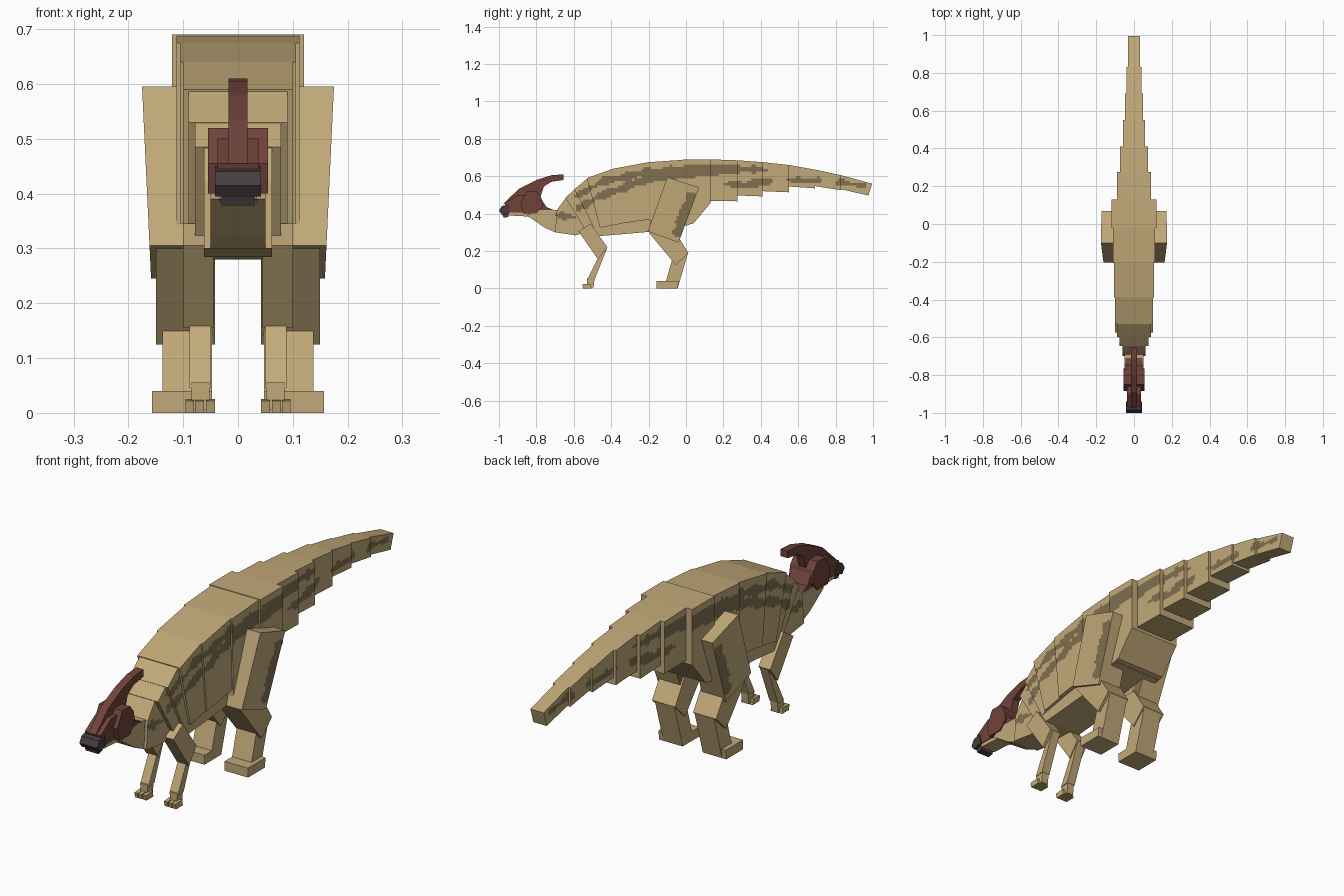
import bpy, bmesh, math
from mathutils import Vector

if "Cube" in bpy.data.objects:
    bpy.data.objects.remove(bpy.data.objects["Cube"], do_unlink=True)


def make_material(name, colour):
    mat = bpy.data.materials.new(name)
    mat.use_nodes = True
    mat.diffuse_color = (*colour, 1)
    bsdf = next(n for n in mat.node_tree.nodes if n.type == 'BSDF_PRINCIPLED')
    bsdf.inputs["Base Color"].default_value = (*colour, 1)
    return mat


TAN = make_material("tan_hide", (0.54, 0.40, 0.19))
BROWN = make_material("brown_marking", (0.22, 0.16, 0.08))
RED = make_material("dark_red_skin", (0.16, 0.055, 0.042))
BEAK = make_material("dark_beak", (0.062, 0.045, 0.05))

# Markings: paths of (y, z, radius) painted on the flanks
MARKINGS = [
    [(-.20, .60, .03), (0, .625, .035), (.20, .635, .03), (.44, .635, .008)],
    [(-.60, .49, .01), (-.42, .58, .02), (-.20, .62, .02)],
    [(-.58, .43, .015), (-.42, .51, .02), (-.20, .585, .02)],
    [(-.72, .40, .012), (-.60, .385, .015)],
    [(.20, .555, .01), (.32, .55, .02), (.44, .57, .02)],
    [(.55, .58, .01), (.70, .575, .015)],
    [(.82, .565, .015), (.95, .545, .01)],
]
THIGH_MARKINGS = [[(.03, .48, .03), (-.01, .40, .035), (-.03, .30, .035)]]


def is_marked(y, z, paths):
    p = Vector((y, z))
    wave = .006 * math.sin(55 * y) + .004 * math.sin(90 * z)
    for path in paths:
        for a, b in zip(path, path[1:]):
            start, end = Vector(a[:2]), Vector(b[:2])
            d = end - start
            t = max(0, min(1, (p - start).dot(d) / d.length_squared))
            if (p - start - d * t).length < a[2] + (b[2] - a[2]) * t + wave:
                return True
    return False


def slab(name, profile, x0, x1, mat=TAN, lean=0, markings=None):
    """Extrude a side profile of (y, z) points from x0 to x1; lean shifts x by height."""
    bm = bmesh.new()
    top = max(z for y, z in profile)
    sides = [[bm.verts.new((x + lean * (z - top), y, z)) for y, z in profile]
             for x in (x0, x1)]
    for ring in sides:
        bm.faces.new(ring)
    n = len(profile)
    for i in range(n):
        j = (i + 1) % n
        bm.faces.new((sides[0][i], sides[0][j], sides[1][j], sides[1][i]))
    bmesh.ops.recalc_face_normals(bm, faces=bm.faces)
    if markings:
        # Cut the flanks finely so the markings can follow their rule
        step = .0125
        for axis in (1, 2):
            low = min(p[axis - 1] for p in profile)
            high = max(p[axis - 1] for p in profile)
            normal = Vector((0, axis == 1, axis == 2))
            for k in range(math.ceil(low / step), math.ceil(high / step)):
                bmesh.ops.bisect_plane(bm, geom=bm.verts[:] + bm.edges[:] + bm.faces[:],
                                       plane_co=normal * k * step, plane_no=normal)
        for face in bm.faces:
            c = face.calc_center_median()
            if abs(face.normal.x) > .9 and is_marked(c.y, c.z, markings):
                face.material_index = 1
    mesh = bpy.data.meshes.new(name)
    bm.to_mesh(mesh)
    bm.free()
    mesh.materials.append(mat)
    if markings:
        mesh.materials.append(BROWN)
    obj = bpy.data.objects.new(name, mesh)
    bpy.context.collection.objects.link(obj)
    return obj


def centred(name, half_width, profile, mat=TAN, markings=None):
    return slab(name, profile, -half_width, half_width, mat, 0, markings)


# Torso
centred("hips", .12, [(-.02, .69), (.13, .69), (.13, .455), (.04, .347), (-.02, .335)],
        markings=MARKINGS)
centred("rear_torso", .112, [(-.20, .675), (.02, .69), (.02, .34), (-.19, .305)],
        markings=MARKINGS)
centred("middle_torso", .106, [(-.39, .64), (-.20, .675), (-.19, .37), (-.36, .345)],
        markings=MARKINGS)
centred("front_torso", .10, [(-.53, .59), (-.39, .64), (-.35, .345), (-.46, .325)],
        markings=MARKINGS)
centred("belly", .088, [(-.47, .34), (-.19, .375), (-.19, .303), (-.46, .28), (-.56, .285)])

# Neck
centred("chest", .09, [(-.597, .53), (-.525, .59), (-.43, .33), (-.49, .32)],
        markings=MARKINGS)
centred("neck_base", .078, [(-.645, .485), (-.595, .53), (-.45, .32), (-.53, .30)],
        markings=MARKINGS)
centred("neck_middle", .062, [(-.69, .42), (-.64, .488), (-.48, .32), (-.59, .284), (-.70, .30)],
        markings=MARKINGS)
centred("throat", .05, [(-.85, .39), (-.80, .42), (-.69, .42), (-.60, .32), (-.70, .30),
                        (-.757, .326)], markings=MARKINGS)

# Tail
tail_top = [(.13, .69), (.275, .685), (.41, .675), (.55, .66), (.69, .635), (.83, .605), (.995, .56)]
tail_bottom = [(.468, .466), (.497, .492), (.52, .514), (.545, .535), (.547, .525), (.53, .497)]
tail_width = [.091, .073, .057, .047, .04, .031]
for i, (a, b) in enumerate(zip(tail_top, tail_top[1:])):
    end = b[0] - (.02 if i == 5 else 0)
    centred(f"tail_{i + 1}", tail_width[i],
            [a, b, (end, tail_bottom[i][1]), (a[0], tail_bottom[i][0])], markings=MARKINGS)

# Head
centred("crest", .017, [(-.975, .455), (-.89, .535), (-.80, .58), (-.72, .605), (-.655, .61),
                        (-.655, .58), (-.72, .57), (-.76, .545), (-.778, .49), (-.90, .46)], RED)
centred("skull", .055, [(-.885, .455), (-.85, .52), (-.80, .52), (-.775, .49), (-.765, .44),
                        (-.80, .40), (-.87, .40)], RED)
centred("skull_back", .046, [(-.80, .50), (-.778, .485), (-.746, .435), (-.697, .415),
                             (-.75, .395), (-.83, .405)], RED)
centred("snout", .037, [(-.97, .455), (-.90, .50), (-.84, .50), (-.84, .405), (-.955, .405)], RED)
centred("upper_beak", .042, [(-1, .415), (-.985, .44), (-.95, .45), (-.94, .405), (-.985, .395)], BEAK)
centred("lower_beak", .03, [(-.985, .405), (-.945, .405), (-.95, .382), (-.975, .378)], BEAK)
centred("lower_jaw", .034, [(-.95, .408), (-.78, .415), (-.78, .37), (-.85, .385), (-.945, .39)])

# Legs, built on both sides
for side, s in (("left", 1), ("right", -1)):
    def limb(part, inner, outer, profile, lean=0, markings=None):
        slab(f"{side}_{part}", profile, s * inner, s * outer, TAN, s * lean, markings)

    limb("thigh", .065, .175, [(-.10, .595), (.07, .54), (-.04, .245), (-.205, .305)],
         .047, THIGH_MARKINGS)
    limb("shin", .042, .15, [(-.20, .30), (-.05, .29), (.013, .19), (-.055, .125)])
    limb("ankle", .047, .138, [(-.075, .15), (.01, .187), (-.045, 0), (-.11, .03)])
    limb("foot", .047, .157, [(-.157, .04), (-.04, .04), (-.045, 0), (-.157, 0)])
    limb("upper_arm", .045, .10, [(-.575, .305), (-.51, .345), (-.42, .22), (-.47, .155)])
    limb("forearm", .049, .088, [(-.475, .155), (-.422, .215), (-.488, .05), (-.53, .045)])
    limb("hand", .052, .085, [(-.53, .055), (-.488, .06), (-.495, .005), (-.53, .005)])
    for k, inner in enumerate((.042, .062, .08)):
        limb(f"finger_{k + 1}", inner, inner + .016,
             [(-.555, .022), (-.51, .025), (-.505, 0), (-.55, 0)])
